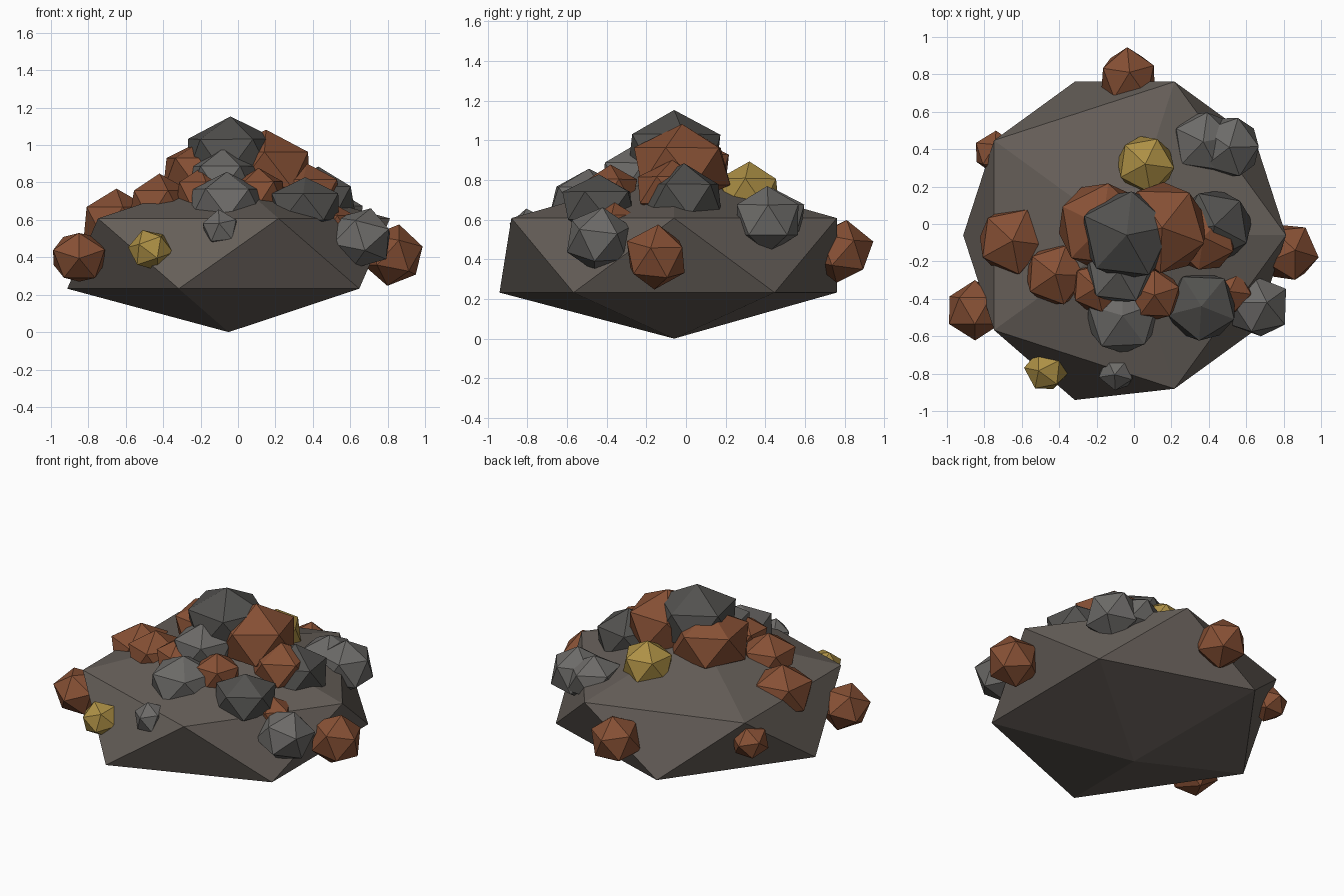
import bpy, math, random
from mathutils import Vector, Matrix

if "Cube" in bpy.data.objects:
    bpy.data.objects.remove(bpy.data.objects["Cube"])

random.seed(7)


def make_material(name, rgb):
    m = bpy.data.materials.new(name)
    m.diffuse_color = (*rgb, 1)
    m.use_nodes = True
    m.node_tree.nodes["Principled BSDF"].inputs["Base Color"].default_value = m.diffuse_color
    return m


MATS = {
    "base": make_material("base_stone", (0.13, 0.112, 0.098)),
    "dark": make_material("dark_stone", (0.085, 0.083, 0.078)),
    "grey": make_material("grey_stone", (0.15, 0.145, 0.138)),
    "rust": make_material("rust_ore", (0.24, 0.08, 0.035)),
    "gold": make_material("gold_ore", (0.42, 0.28, 0.06)),
}


def rock(name, kind, loc, r, rz, spin=0.0, outward=False, jitter=0.0):
    """Faceted 20-sided stone, upright or pointing outward from the mound."""
    bpy.ops.mesh.primitive_ico_sphere_add(subdivisions=1, radius=1)
    ob = bpy.context.object
    ob.name = name
    rot = Matrix.Rotation(spin, 3, 'Z')
    if outward:
        aim = Vector((loc[0], loc[1], 0.25))
        rot = aim.to_track_quat('Z', 'Y').to_matrix() @ rot
    for v in ob.data.vertices:
        p = rot @ v.co * (1 + random.uniform(-jitter, jitter))
        v.co = Vector((p.x * r, p.y * r, p.z * rz))
    ob.location = loc
    ob.data.materials.append(MATS[kind])
    return ob


# Broad flattened boulder under the pile
base = rock("base_boulder", "base", (-0.05, -0.06, 0.42), 0.965, 0.42)
base.data.vertices[2].co.y -= 0.06      # front corner pushed out

# Stones of the central pile
PILE = [
    ("dark", (-0.04, -0.06, 0.93), 0.27, 0.226),
    ("rust", (0.15, -0.02, 0.87), 0.27, 0.21),
    ("rust", (-0.17, -0.01, 0.84), 0.26, 0.20),
    ("rust", (-0.65, -0.09, 0.59), 0.20, 0.175),
    ("rust", (-0.42, -0.27, 0.68), 0.18, 0.17),
    ("rust", (-0.20, -0.34, 0.74), 0.15, 0.14),
    ("rust", (0.11, -0.38, 0.74), 0.15, 0.14),
    ("grey", (-0.08, -0.25, 0.81), 0.20, 0.17),
    ("grey", (-0.06, -0.49, 0.69), 0.22, 0.17),
    ("dark", (0.36, -0.44, 0.67), 0.21, 0.16),
    ("dark", (0.43, -0.01, 0.70), 0.22, 0.18),
    ("rust", (0.37, -0.07, 0.75), 0.20, 0.15),
    ("rust", (0.51, -0.36, 0.57), 0.13, 0.12),
    ("grey", (0.37, 0.44, 0.61), 0.18, 0.15),
    ("grey", (0.51, 0.41, 0.60), 0.18, 0.17),
    ("gold", (0.06, 0.32, 0.74), 0.17, 0.15),
]
for i, (kind, loc, r, rz) in enumerate(PILE):
    spin = 0.2 if i == 0 else random.uniform(0, math.tau)
    rock(f"{kind}_pile_stone_{i + 1}", kind, loc, r, rz, spin, jitter=0.03)

# Stones stuck into the sides of the boulder
SIDES = [
    ("grey", (0.66, -0.44, 0.50), 0.18, 0.165),
    ("rust", (0.83, -0.15, 0.41), 0.168, 0.168),
    ("rust", (-0.03, 0.785, 0.44), 0.165, 0.16),
    ("rust", (-0.85, -0.46, 0.40), 0.16, 0.15),
    ("rust", (-0.74, 0.38, 0.46), 0.12, 0.11),
    ("gold", (-0.47, -0.78, 0.44), 0.122, 0.115),
    ("grey", (-0.09, -0.79, 0.55), 0.105, 0.105),
]
for i, (kind, loc, r, rz) in enumerate(SIDES):
    rock(f"{kind}_side_stone_{i + 1}", kind, loc, r, rz,
         random.uniform(0, math.tau), outward=True, jitter=0.03)
